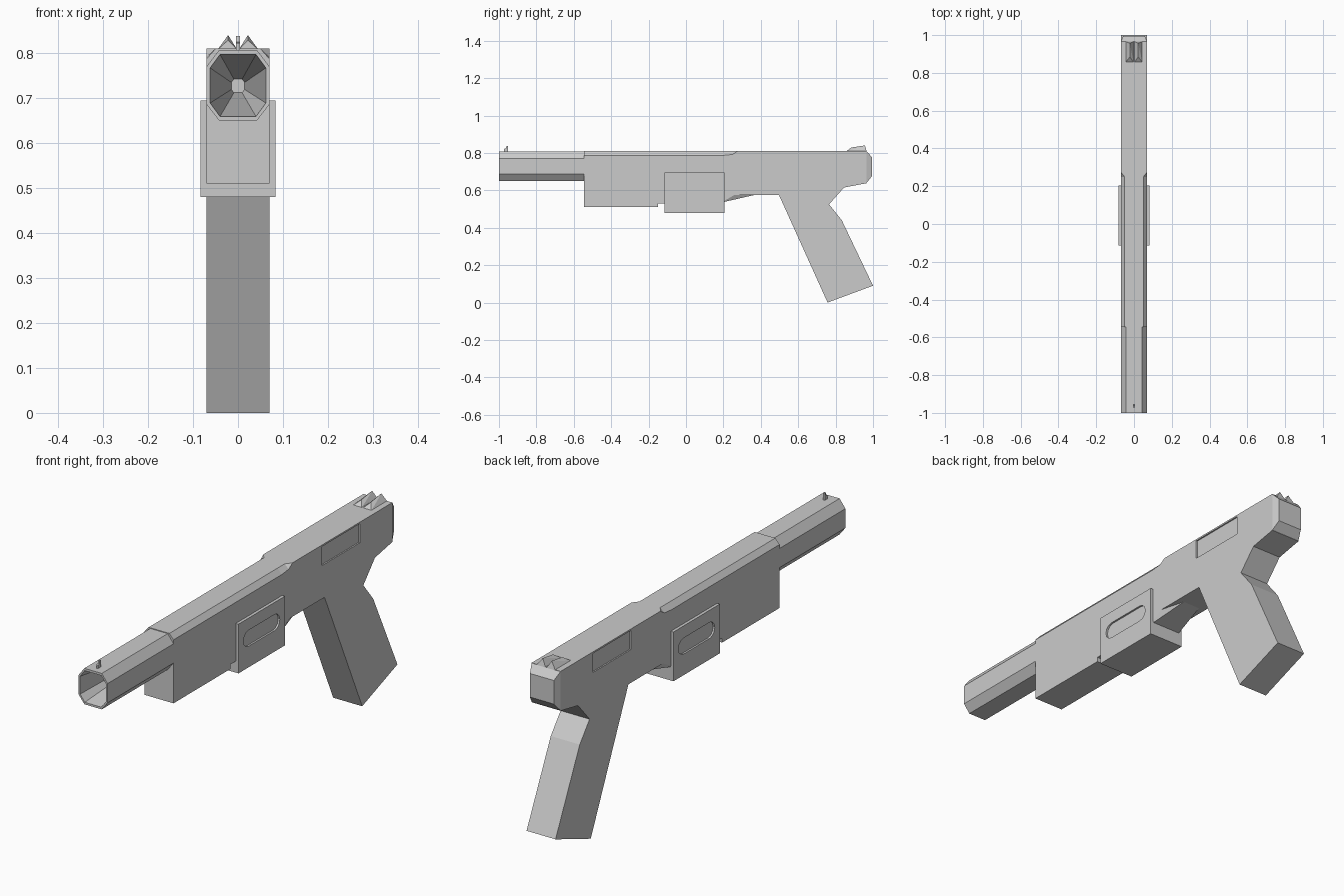
import bpy, bmesh, math

if "Cube" in bpy.data.objects:
    bpy.data.objects.remove(bpy.data.objects["Cube"])


def finish(name, bm):
    bmesh.ops.recalc_face_normals(bm, faces=bm.faces)
    me = bpy.data.meshes.new(name)
    bm.to_mesh(me)
    bm.free()
    ob = bpy.data.objects.new(name, me)
    bpy.context.collection.objects.link(ob)
    return ob


def loft(name, rings):
    """Skin a list of equal-length point rings and cap both ends."""
    bm = bmesh.new()
    loops = [[bm.verts.new(p) for p in r] for r in rings]
    n = len(rings[0])
    for a, b in zip(loops, loops[1:]):
        for i in range(n):
            j = (i + 1) % n
            bm.faces.new((a[i], a[j], b[j], b[i]))
    bm.faces.new(loops[0])
    bm.faces.new(loops[-1])
    return finish(name, bm)


def side_profile(name, pts, x0, x1):
    return loft(name, [[(x, y, z) for y, z in pts] for x in (x0, x1)])


def rect(y0, y1, z0, z1):
    return [(y0, z0), (y1, z0), (y1, z1), (y0, z1)]


def hull(name, pts):
    bm = bmesh.new()
    for p in pts:
        bm.verts.new(p)
    bmesh.ops.convex_hull(bm, input=bm.verts)
    return finish(name, bm)


def recess(target, name, pts, surface, depth):
    """Cut the same shallow pocket in both sides."""
    for tag, s in (("right", 1), ("left", -1)):
        cutter = side_profile(f"{name}_{tag}_cutter", pts,
                              s * (surface - depth), s * (surface + 0.05))
        cutter.hide_render = True
        cutter.hide_viewport = True
        mod = target.modifiers.new(f"{name}_{tag}", 'BOOLEAN')
        mod.operation = 'DIFFERENCE'
        mod.solver = 'EXACT'
        mod.object = cutter


# Octagonal barrel with tapering bore
def octagon(y, w, fx, z0, z1, c0, c1):
    half = [(fx, z0), (w, z0 + c0), (w, z1 - c1), (fx, z1)]
    return [(x, y, z) for x, z in half] + [(-x, y, z) for x, z in half[::-1]]


loft("barrel", [
    octagon(-0.53, 0.07, 0.042, 0.65, 0.807, 0.036, 0.037),
    octagon(-1.0, 0.07, 0.042, 0.65, 0.807, 0.036, 0.037),
    octagon(-1.0, 0.062, 0.04, 0.659, 0.797, 0.03, 0.03),
    octagon(-0.6, 0.015, 0.009, 0.712, 0.742, 0.007, 0.007),
])


# Forward body with chamfered top edges
def body_ring(y, bottom, flat=0.05, shoulder=0.787):
    half = [(0.07, bottom), (0.07, shoulder), (flat, 0.81)]
    return [(x, y, z) for x, z in half] + [(-x, y, z) for x, z in half[::-1]]


loft("forward_body", [
    body_ring(-0.545, 0.53),
    body_ring(0.2, 0.53),
    body_ring(0.201, 0.575),
    body_ring(0.25, 0.575, 0.05, 0.792),
    body_ring(0.275, 0.575, 0.0695, 0.809),
])
side_profile("lower_rail", rect(-0.545, -0.15, 0.51, 0.54), -0.07, 0.07)
hull("underside_ramp", [(s * x, y, z) for s in (-1, 1) for x, y, z in (
    (0.07, 0.19, 0.535), (0.07, 0.19, 0.575), (0.07, 0.26, 0.576), (0.04, 0.37, 0.576))])

# Rear frame and raked grip in one profile
frame = side_profile("rear_frame_and_grip", [
    (0.275, 0.81), (0.965, 0.81), (0.965, 0.638), (0.845, 0.615),
    (0.765, 0.525), (0.833, 0.44), (1.0, 0.09), (0.757, 0.0),
    (0.497, 0.575), (0.275, 0.575)], -0.07, 0.07)
recess(frame, "port", rect(0.48, 0.74, 0.72, 0.803), 0.07, 0.006)

# Bevelled end cap
hull("rear_cap", [(s * x, y, z) for s in (-1, 1) for x, y, z in (
    (0.07, 0.964, 0.638), (0.07, 0.964, 0.81), (0.058, 0.994, 0.675), (0.058, 0.994, 0.778))])

# Side-plated box with rounded slots
box = side_profile("magazine_box", rect(-0.115, 0.205, 0.48, 0.695), -0.083, 0.083)
slot = []
for cy, start in ((0.135, -90), (-0.045, 90)):
    for k in range(7):
        a = math.radians(start + k * 30)
        slot.append((cy + 0.035 * math.cos(a), 0.607 + 0.035 * math.sin(a)))
recess(box, "slot", slot, 0.083, 0.008)

# Sights
side_profile("front_sight", [(-0.972, 0.8), (-0.952, 0.8), (-0.952, 0.838),
                             (-0.96, 0.838), (-0.962, 0.825), (-0.972, 0.822)], -0.004, 0.004)
for tag, s in (("right", 1), ("left", -1)):
    hull(f"rear_sight_{tag}", [(s * x, y, z) for x, y, z in (
        (0.002, 0.855, 0.808), (0.045, 0.855, 0.808), (0.002, 0.966, 0.808),
        (0.045, 0.966, 0.808), (0.022, 0.885, 0.829), (0.022, 0.957, 0.84))])
